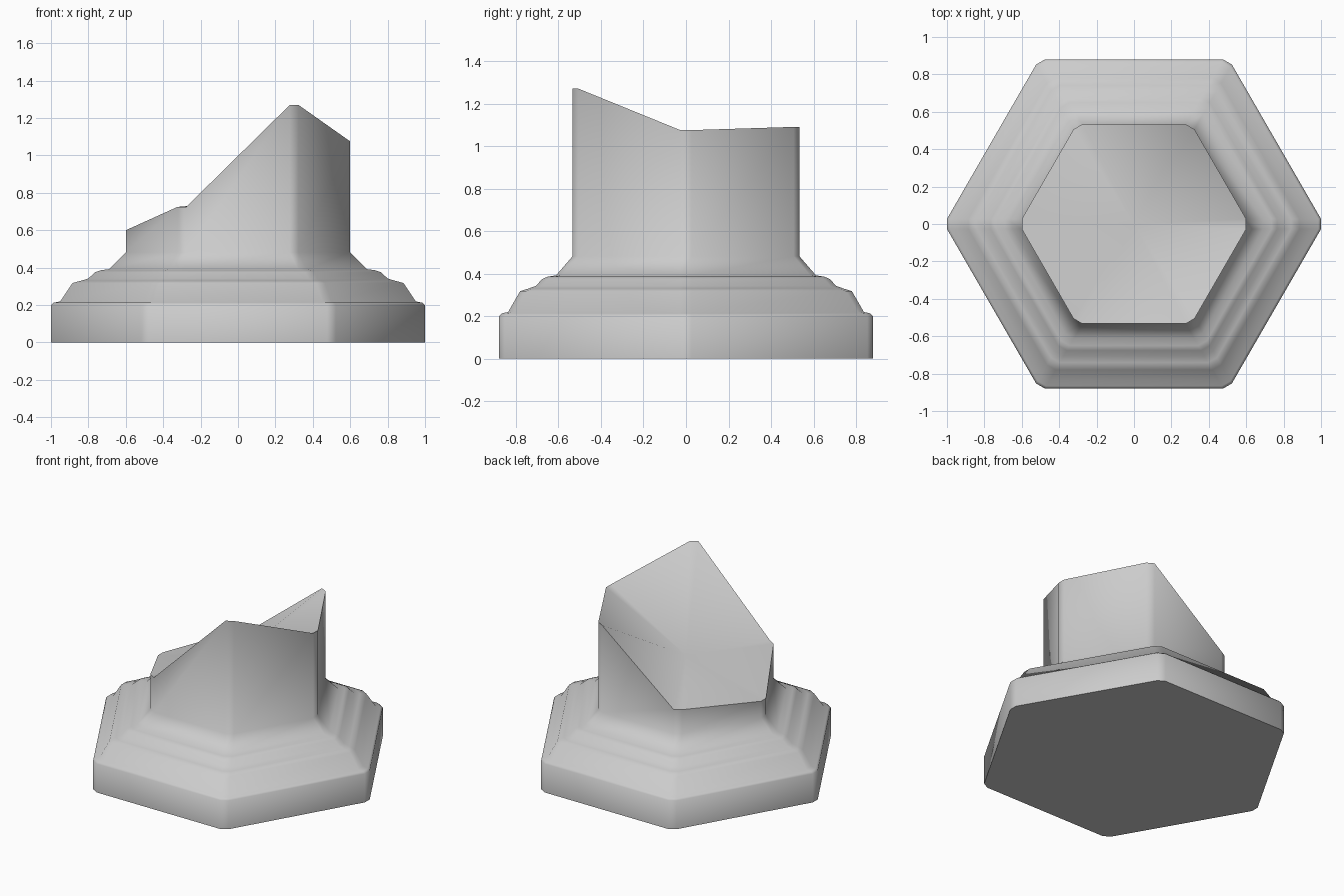
import bpy, bmesh
from math import cos, sin, radians

if "Cube" in bpy.data.objects:
    bpy.data.objects.remove(bpy.data.objects["Cube"])

# Moulded base profile: corner radius, height
PROFILE = [(1, 0), (1, 0.2), (0.985, 0.213), (0.95, 0.22), (0.885, 0.318),
           (0.84, 0.33), (0.80, 0.342), (0.765, 0.375), (0.735, 0.386),
           (0.69, 0.392), (0.6, 0.482)]
# Heights of the broken top at the six corners, from +x anticlockwise
BROKEN = [1.075, 1.09, 0.65, 0.60, 0.725, 1.27]
CENTRE_Z = 0.75
HALF_CHAMFER = 0.027


def ring(bm, radius, heights):
    """Hexagon with narrow chamfered corners, one height per corner."""
    verts = []
    for i, z in enumerate(heights):
        a = radians(60 * i)
        for side in (-HALF_CHAMFER, HALF_CHAMFER):
            verts.append(bm.verts.new((radius * cos(a) - side * sin(a),
                                       radius * sin(a) + side * cos(a), z)))
    return verts


bm = bmesh.new()

# Stacked rings: plinth, moulding, shaft up to the break
rings = [ring(bm, r, [z] * 6) for r, z in PROFILE]
rings.append(ring(bm, 0.6, BROKEN))
for low, high in zip(rings, rings[1:]):
    for i in range(12):
        j = (i + 1) % 12
        bm.faces.new((low[i], low[j], high[j], high[i]))

# Underside and the fractured top fan
bm.faces.new(rings[0][::-1])
centre = bm.verts.new((0, 0, CENTRE_Z))
top = rings[-1]
for i in range(12):
    bm.faces.new((top[i], top[(i + 1) % 12], centre))

bmesh.ops.recalc_face_normals(bm, faces=bm.faces)
mesh = bpy.data.meshes.new("broken_column")
bm.to_mesh(mesh)
bm.free()
column = bpy.data.objects.new("broken_column", mesh)
bpy.context.collection.objects.link(column)

# Soft corners, crisp break edges
bpy.context.view_layer.objects.active = column
column.select_set(True)
bpy.ops.object.shade_smooth_by_angle(angle=radians(50))
